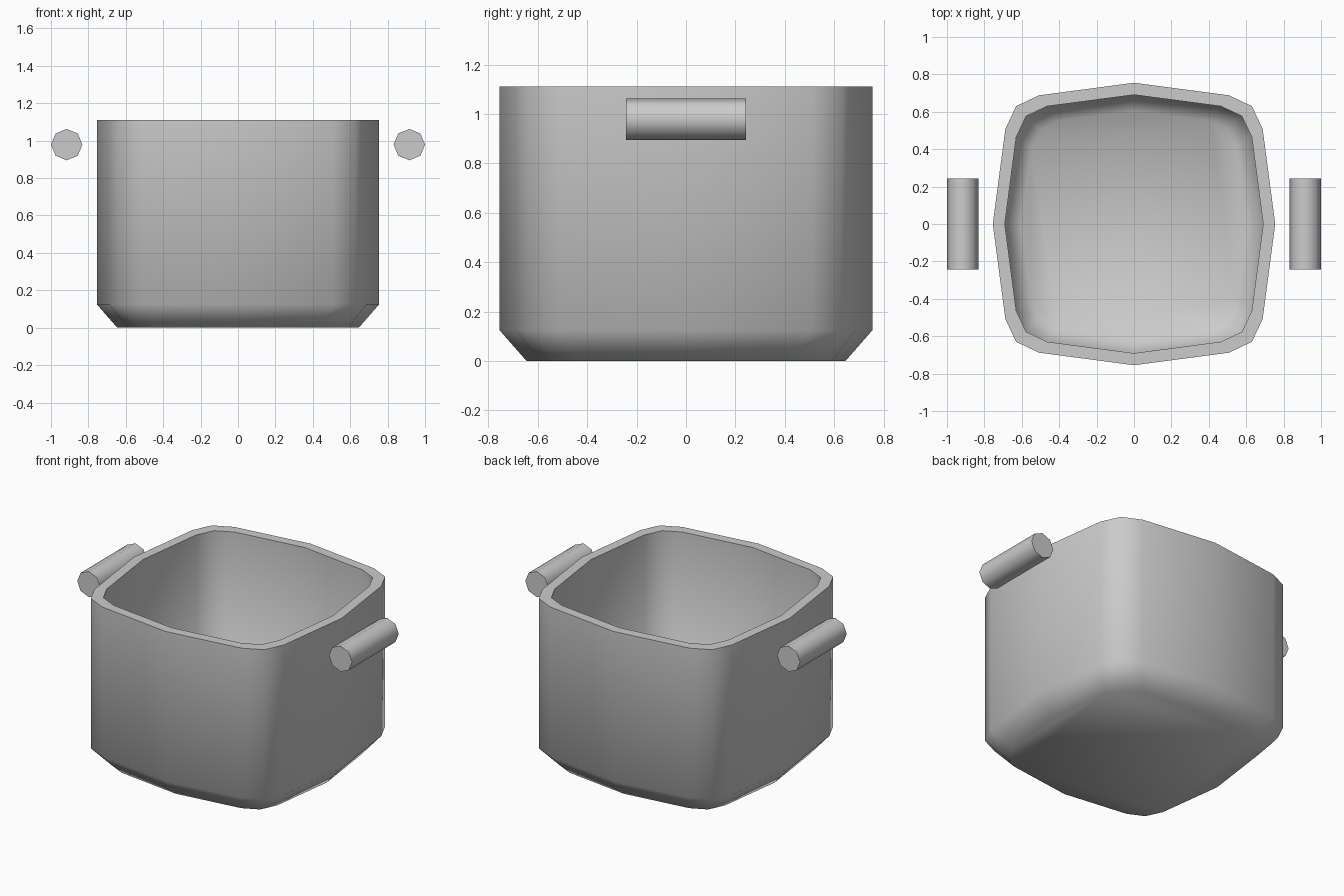
import bpy, bmesh
from math import radians, pi
from mathutils import Matrix

if "Cube" in bpy.data.objects:
    bpy.data.objects.remove(bpy.data.objects["Cube"])

# Rounded-square outline: one quarter, repeated by rotation
QUARTER = [(0.755, 0.0), (0.688, 0.508), (0.63, 0.63), (0.508, 0.688)]
OUTLINE = []
for i in range(4):
    for x, y in QUARTER:
        for _ in range(i):
            x, y = -y, x
        OUTLINE.append((x, y))


def finish(bm, name):
    bmesh.ops.recalc_face_normals(bm, faces=bm.faces)
    mesh = bpy.data.meshes.new(name)
    bm.to_mesh(mesh)
    bm.free()
    obj = bpy.data.objects.new(name, mesh)
    bpy.context.collection.objects.link(obj)
    bpy.ops.object.select_all(action='DESELECT')
    bpy.context.view_layer.objects.active = obj
    obj.select_set(True)
    bpy.ops.object.shade_smooth_by_angle(angle=radians(60))
    return obj


# Pot: (scale, height) rings up the outside, over the rim, down the inside
RINGS = [(0.855, 0.0), (1.0, 0.125), (1.0, 1.11),
         (0.915, 1.11), (0.915, 0.15), (0.80, 0.065)]
bm = bmesh.new()
loops = [[bm.verts.new((x * s, y * s, z)) for x, y in OUTLINE] for s, z in RINGS]
n = len(OUTLINE)
for a, b in zip(loops, loops[1:]):
    for i in range(n):
        j = (i + 1) % n
        bm.faces.new((a[i], a[j], b[j], b[i]))
bm.faces.new(loops[0])
bm.faces.new(loops[-1])
finish(bm, "pot_body")

# Handles: eight-sided bars along y on both sides
for side, name in ((-1, "left_handle"), (1, "right_handle")):
    bm = bmesh.new()
    bmesh.ops.create_cone(
        bm, cap_ends=True, segments=8, radius1=0.084, radius2=0.084, depth=0.485,
        matrix=Matrix.Translation((side * 0.916, 0, 0.979)) @ Matrix.Rotation(pi / 2, 4, 'X'))
    finish(bm, name)
